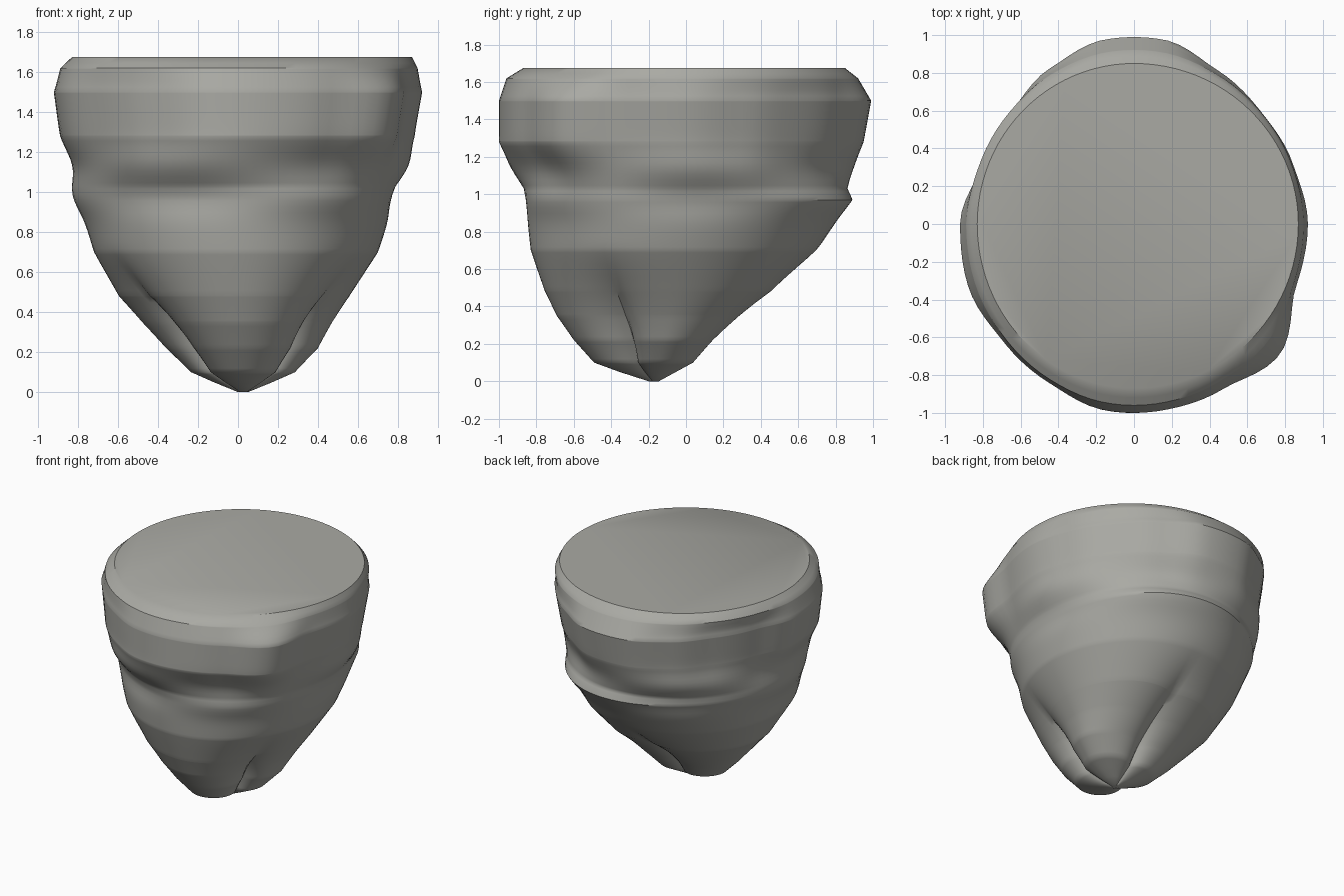
import bpy, bmesh, math

old = bpy.data.objects.get("Cube")
if old:
    bpy.data.objects.remove(old, do_unlink=True)

SIDES = 96
STEPS = 56

# Height, then extents of the body toward -x, +x, -y, +y
PROFILE = [
    (0.0, 0.0, .05, -.2, -.14),
    (.05, -.13, .18, -.36, -.03),
    (.1, -.25, .3, -.5, .08),
    (.22, -.38, .42, -.61, .2),
    (.35, -.5, .49, -.7, .35),
    (.48, -.61, .57, -.76, .51),
    (.7, -.72, .7, -.83, .7),
    (.97, -.8, .79, -.86, .88),
    (1.03, -.82, .8, -.87, .86),
    (1.28, -.9, .89, -1, .95),
    (1.5, -.93, .93, -1, .99),
    (1.62, -.89, .9, -.96, .92),
    (1.675, -.83, .87, -.87, .85),
]
# Lumpiness of the upper band, every 20 degrees from +x
CROWN = [.99, .96, .94, .95, 1, 1, .96, .92, .92, .99,
         1, .97, .97, 1, 1, 1.01, 1.08, .98]
GROOVES = (-30, 90, 210)
TOP = PROFILE[-1][0]


def lerp(a, b, t):
    return a + (b - a) * t


def ramp(x, a, b):
    t = min(1, max(0, (x - a) / (b - a)))
    return t * t * (3 - 2 * t)


def extents(z):
    for low, high in zip(PROFILE, PROFILE[1:]):
        if z <= high[0]:
            t = (z - low[0]) / (high[0] - low[0])
            return [lerp(a, b, t) for a, b in zip(low[1:], high[1:])]
    return PROFILE[-1][1:]


def crown(deg):
    i, t = divmod(deg / 20, 1)
    i = int(i)
    return lerp(CROWN[i % 18], CROWN[(i + 1) % 18], t * t * (3 - 2 * t))


def surface_point(deg, z):
    left, right, front, back = extents(z)
    # The axis leans forward toward the pointed base
    lean = max(0, 1 - z)
    cx, cy = .03 * lean, -.17 * lean
    a = math.radians(deg)
    c, s = math.cos(a), math.sin(a)
    rx = right - cx if c > 0 else cx - left
    ry = back - cy if s > 0 else cy - front
    scale = 1.0
    # Upper lumps
    weight = ramp(z, .95, 1.3) * (1 - ramp(z, 1.5, TOP))
    scale *= lerp(1, crown(deg), weight)
    # Folded bulges at the waist
    bulge = math.cos(3 * (a + math.radians(55)))
    scale += .03 * bulge * math.exp(-((z - .97) / .09) ** 2)
    scale -= .025 * bulge * math.exp(-((z - 1.14) / .09) ** 2)
    # Three creases that gather at the base
    depth = .42 * (1 - ramp(z, .1, .75))
    for g in GROOVES:
        d = (deg - g + 180) % 360 - 180
        scale *= 1 - depth * math.exp(-abs(d) / 17)
    return cx + rx * c * scale, cy + ry * s * scale, z


def make_object(name, bm, material):
    bmesh.ops.recalc_face_normals(bm, faces=bm.faces)
    mesh = bpy.data.meshes.new(name)
    bm.to_mesh(mesh)
    bm.free()
    mesh.materials.append(material)
    ob = bpy.data.objects.new(name, mesh)
    bpy.context.collection.objects.link(ob)
    return ob


grey = bpy.data.materials.new("warm grey")
grey.use_nodes = True
grey.diffuse_color = (.4, .4, .37, 1)
grey.node_tree.nodes["Principled BSDF"].inputs["Base Color"].default_value = grey.diffuse_color

# Body: stacked rings, closed by a flat top and a small base
bm = bmesh.new()
levels = sorted({round(TOP * i / STEPS, 4) for i in range(STEPS + 1)} | {p[0] for p in PROFILE})
rings = [[bm.verts.new(surface_point(360 * i / SIDES, z)) for i in range(SIDES)] for z in levels]
for low, high in zip(rings, rings[1:]):
    for i in range(SIDES):
        j = (i + 1) % SIDES
        bm.faces.new((low[i], low[j], high[j], high[i]))
bm.faces.new(rings[0][::-1])
bm.faces.new(rings[-1])
body = make_object("creased_body", bm, grey)

# Smooth the sides and keep the rim of the flat top sharp
bpy.ops.object.select_all(action='DESELECT')
body.select_set(True)
bpy.context.view_layer.objects.active = body
bpy.ops.object.shade_smooth_by_angle(angle=math.radians(38))
